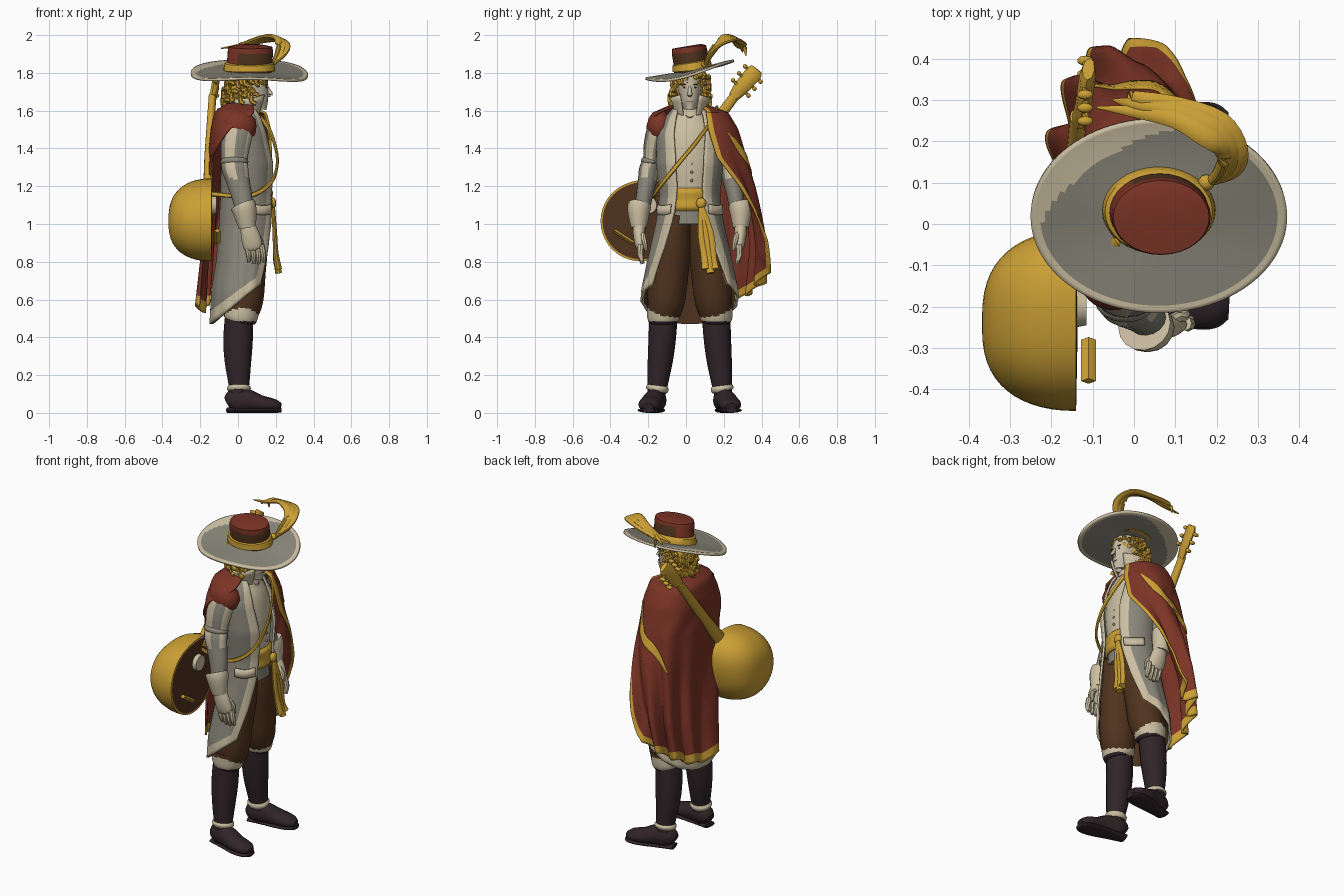
import bpy, bmesh, math, random
from math import sin, cos, pi, radians
from mathutils import Vector

random.seed(4)
old = bpy.data.objects.get("Cube")
if old:
    bpy.data.objects.remove(old, do_unlink=True)

made = []
MID = .02   # y of the body's plane of symmetry


def material(name, *rgb):
    m = bpy.data.materials.new(name)
    m.use_nodes = True
    m.diffuse_color = (*rgb, 1)
    bsdf = m.node_tree.nodes["Principled BSDF"]
    bsdf.inputs["Base Color"].default_value = (*rgb, 1)
    bsdf.inputs["Roughness"].default_value = .8
    return m


RED = material("cape red", .2, .034, .019)
GOLD = material("gold", .6, .35, .035)
CREAM = material("cream cloth", .6, .52, .36)
GREY = material("grey cloth", .25, .238, .19)
DARK = material("dark leather", .03, .018, .021)
BROWN = material("brown", .08, .033, .013)
SKIN = material("pale skin", .56, .49, .38)


def finish(bm, name, mats, thick=0):
    bmesh.ops.recalc_face_normals(bm, faces=bm.faces)
    mesh = bpy.data.meshes.new(name)
    bm.to_mesh(mesh)
    bm.free()
    ob = bpy.data.objects.new(name, mesh)
    bpy.context.collection.objects.link(ob)
    for m in mats:
        mesh.materials.append(m)
    if thick:
        mod = ob.modifiers.new("thickness", 'SOLIDIFY')
        mod.thickness, mod.offset = thick, 0
    made.append(ob)


def spline(pts, n=4):
    out = []
    for i in range(len(pts) - 1):
        quad = [pts[max(i - 1, 0)], pts[i], pts[i + 1], pts[min(i + 2, len(pts) - 1)]]
        for k in range(n):
            t = k / n
            out.append([.5 * (2 * b + (c - a) * t + (2 * a - 5 * b + 4 * c - d) * t * t
                              + (3 * b - a - 3 * c + d) * t ** 3) for a, b, c, d in zip(*quad)])
    return out + [list(pts[-1])]


def sweep(name, pts, mats, rule=None, sides=16, n=4):
    """Elliptical sections x, y, z, a, b; on upright paths a is along x and b along y."""
    pts = spline(pts, n) if n else pts
    bm, rings = bmesh.new(), []
    for i, (x, y, z, a, b) in enumerate(pts):
        t = (Vector(pts[min(i + 1, len(pts) - 1)][:3]) - Vector(pts[max(i - 1, 0)][:3])).normalized()
        ref = Vector((1, 0, 0)) if abs(t.z) > .8 else Vector((0, 0, 1))
        p = (ref - t * ref.dot(t)).normalized()
        q = t.cross(p)
        rings.append([bm.verts.new(Vector((x, y, z)) + p * max(a, .001) * cos(2 * pi * j / sides)
                                   + q * max(b, .001) * sin(2 * pi * j / sides)) for j in range(sides)])
    for i in range(len(rings) - 1):
        for j in range(sides):
            k = (j + 1) % sides
            f = bm.faces.new((rings[i][j], rings[i][k], rings[i + 1][k], rings[i + 1][j]))
            if rule:
                f.material_index = rule(f.calc_center_median(), j)
    for ring in (rings[0], rings[-1]):
        cap = bm.faces.new(ring)
        if rule:
            cap.material_index = rule(cap.calc_center_median(), 0)
    finish(bm, name, mats)


def sheet(name, fn, nu, nv, mats, rule=None, thick=0):
    bm = bmesh.new()
    grid = [[bm.verts.new(fn(i / nu, j / nv)) for j in range(nv + 1)] for i in range(nu + 1)]
    for i in range(nu):
        for j in range(nv):
            f = bm.faces.new((grid[i][j], grid[i + 1][j], grid[i + 1][j + 1], grid[i][j + 1]))
            f.material_index = rule((i + .5) / nu, (j + .5) / nv) if rule else 0
    bmesh.ops.remove_doubles(bm, verts=bm.verts, dist=.0001)
    finish(bm, name, mats, thick)


def blob(name, centre, size, mat):
    bm = bmesh.new()
    bmesh.ops.create_icosphere(bm, subdivisions=2, radius=1)
    for v in bm.verts:
        v.co = Vector(c + s * k for c, s, k in zip(centre, size, v.co))
    finish(bm, name, [mat])


def table(rows, t):
    """Linear lookup in rows of (key, values...)."""
    for lo, hi in zip(rows, rows[1:]):
        if t <= hi[0]:
            k = max(0, (t - lo[0]) / (hi[0] - lo[0]))
            return [a + (b - a) * k for a, b in zip(lo[1:], hi[1:])]
    return rows[-1][1:]


# Limbs, mirrored about the middle
for side, tag in ((-1, "right"), (1, "left")):
    def at(pts):
        return [(x, MID + side * y, z, a, b) for x, y, z, a, b in pts]

    sweep(tag + "_boot", at([(0, .18, .07, .05, .045), (.005, .172, .14, .054, .053), (0, .157, .27, .07, .066),
                             (0, .147, .38, .078, .072), (.005, .14, .5, .075, .075)]), [DARK])
    sweep(tag + "_shoe", at([(-.055, .17, .05, .035, .035), (-.02, .175, .065, .062, .053),
                             (.05, .19, .065, .06, .055), (.12, .208, .05, .044, .06),
                             (.19, .216, .04, .034, .055), (.225, .22, .032, .02, .028)]), [DARK])
    sweep(tag + "_sole", at([(-.055, .17, .014, .014, .04), (.03, .188, .014, .014, .048),
                             (.14, .21, .014, .014, .062), (.2, .218, .014, .014, .055),
                             (.23, .22, .014, .012, .03)]), [DARK])
    sweep(tag + "_ankle_trim", at([(.005, .175, .115, .058, .056), (.005, .172, .13, .064, .061),
                                   (.005, .17, .145, .055, .054)]), [CREAM])
    # Pointed cuff below the knee
    sweep(tag + "_knee_cuff", at([(.01, .14, .48, .076, .074), (.014, .14, .505, .09, .086),
                                  (.02, .135, .57, .097, .092)]), [CREAM, BROWN, DARK],
          lambda c, j: 2 if c.z < .485 else int(c.z > .505 + .05 * abs(c.y - MID - side * .14) / .09),
          sides=32, n=8)
    sweep(tag + "_breeches", at([(.017, .137, .52, .088, .085), (.03, .125, .6, .104, .1),
                                 (.04, .11, .75, .107, .104), (.045, .085, .9, .115, .094),
                                 (.05, .07, 1.05, .112, .08)]), [BROWN])
    # Slashed sleeve, cuff, glove
    sweep(tag + "_sleeve", at([(.02, .13, 1.56, .05, .04), (0, .165, 1.5, .08, .06), (-.015, .19, 1.41, .076, .055),
                               (-.02, .2, 1.34, .07, .048), (-.015, .215, 1.29, .07, .053),
                               (0, .225, 1.23, .062, .05), (.02, .24, 1.15, .055, .044),
                               (.035, .255, 1.06, .045, .04)]),
          [GREY, CREAM], lambda c, j: int(c.z > 1.24 and j % 4 < 2))
    sweep(tag + "_elbow_band", at([(-.02, .2, 1.35, .06, .04), (-.02, .205, 1.33, .075, .054),
                                   (-.02, .207, 1.31, .06, .04)]), [GREY])
    sweep(tag + "_cuff", at([(.025, .265, 1.1, .068, .062), (.035, .27, 1.07, .064, .06),
                             (.05, .27, .98, .046, .042)]), [CREAM])
    sweep(tag + "_palm", at([(.05, .268, 1, .038, .034), (.065, .268, .94, .05, .032),
                             (.08, .262, .88, .05, .026), (.085, .258, .86, .03, .015)]), [CREAM])
    for k in range(4):
        x, low = .046 + .026 * k, .8 - .012 * sin(k)
        sweep(f"{tag}_finger_{k + 1}", at([(x, .26, .89, .016, .018), (x + .01, .262, .84, .015, .017),
                                           (x + .012, .25, low, .009, .01)]), [CREAM], sides=8)
    sweep(tag + "_thumb", at([(.09, .255, .95, .016, .016), (.12, .24, .91, .015, .015),
                              (.125, .232, .86, .008, .008)]), [CREAM], sides=8)

# Torso: shirt, vest bottom, sash
sweep("shirt", [(.05, MID, 1.0, .12, .135), (.05, MID, 1.15, .115, .13), (.055, MID, 1.32, .12, .15),
                (.05, MID, 1.46, .108, .15), (.04, MID, 1.55, .085, .11), (.045, MID, 1.62, .06, .06)],
      [CREAM, GREY], lambda c, j: int(c.z < 1.1), sides=24)
sweep("sash", [(.05, MID, 1.07, .122, .135), (.05, MID, 1.09, .135, .143), (.05, MID, 1.13, .131, .139),
               (.05, MID, 1.17, .135, .143), (.05, MID, 1.19, .12, .135)], [GOLD], sides=24)
blob("sash_knot", (.185, .08, 1.11), (.018, .028, .03), GOLD)
for k in range(3):
    y = .08 + .025 * k
    sweep(f"sash_tail_{k + 1}", [(.185, .08, 1.1, .01, .014), (.195, y, .95, .012, .018),
                                 (.2, y + .015, .85 - .02 * k, .014, .02),
                                 (.215, y + .025, .76 - .02 * (k % 2), .018, .022)], [GOLD], sides=10)
for k in range(7):
    blob(f"shirt_button_{k + 1}", (.172 - .001 * k * k, .03, 1.23 + .045 * k), (.008,) * 3, GREY)

# Coat: z, centre x, half depth, half width, half opening
COAT = [(.45, .02, .165, .26, .24), (.65, .025, .16, .25, .2), (.8, .04, .15, .22, .145), (1.0, .05, .145, .175, .085),
        (1.15, .05, .137, .155, .065), (1.32, .055, .14, .172, .075), (1.48, .04, .12, .172, .085),
        (1.56, .035, .1, .13, .075), (1.62, .035, .07, .075, .06)]


def coat(u, v, inset=0):
    _, _, half, opening = table(COAT, 1.62 - v)
    a0 = math.asin(min(.97, opening / half))
    a = a0 + u * 2 * (pi - a0)
    hem = .47 + .27 * (1 + cos(a)) / 2
    z = 1.62 + v * (hem - 1.62)
    cx, rx, ry, _ = table(COAT, z)
    r = 1 + .025 * max(0, v - .5) * sin(14 * a)
    return cx + (rx * r - inset) * cos(a), MID + (ry * r - inset) * sin(a), z


sheet("coat", coat, 64, 50, [GREY, CREAM], lambda u, v: int(min(u, 1 - u) < .065 or v > .93), .012)
sheet("coat_lining", lambda u, v: coat(u, .5 + .5 * v, .011), 64, 20, [BROWN, GOLD],
      lambda u, v: int(min(u, 1 - u) < .15 and v > .85))
for side, tag in ((-1, "right"), (1, "left")):
    def flap(u, v):
        a, z = radians(35 + 42 * u), 1.105 - .05 * v - .008 * sin(pi * u)
        cx, rx, ry, _ = table(COAT, z)
        return cx + (rx + .012) * cos(a), MID + side * (ry + .012) * sin(a), z
    sheet(tag + "_pocket_flap", flap, 8, 2, [CREAM], thick=.009)


def collar(u, v):
    a = radians(28 + 304 * u)
    r = .066 + .04 * v
    return .045 + r * cos(a), MID + r * sin(a), 1.56 + v * (.1 + .025 * abs(2 * u - 1) ** 3)


sheet("collar", collar, 28, 4, [CREAM, GREY], lambda u, v: int(v < .5 and .15 < u < .85), .008)

# Cape: fall, half depth, half width, first and last angle, z at the front and at the back
CAPE = [(0, .07, .08, 40, 310, 1.62, 1.64), (.08, .13, .19, 20, 295, 1.585, 1.59), (.16, .15, .24, 18, 255, 1.5, 1.5),
        (.3, .16, .285, 24, 206, 1.35, 1.34), (.45, .165, .32, 46, 198, 1.2, 1.18), (.6, .17, .345, 62, 192, 1.07, 1.02),
        (.8, .19, .375, 78, 187, .9, .79), (1, .21, .38, 92, 185, .72, .55)]


def cape(u, v, lift=0):
    rx, ry, first, last, front, back = table(CAPE, v)
    a = radians(first + (last - first) * u)
    r = 1 + lift + .12 * max(0, v - .12) * sin(26 * u + 2 * v)
    c, s = cos(a), sin(a)
    x = math.copysign(abs(c) ** .75, c) * rx * r
    y = math.copysign(abs(s) ** .85, s) * ry * r
    return (x + .01 + .015 * max(0, c), y + .03,
            front + (back - front) * min(1, u * 1.3) + .02 * v * v * cos(26 * u))


def ribbon(u, v):
    t = .17 + .33 * v
    return cape(1.2 * t - .09 + (u - .5) * .09 * sin(pi * v) ** .7, t, .03)


sheet("cape", cape, 100, 64, [RED, GOLD], lambda u, v: int(u < .035 or v > .955), .012)
sheet("cape_fold_trim", ribbon, 5, 24, [GOLD], thick=.008)
blob("right_shoulder_cape", (.005, -.14, 1.515), (.098, .07, .09), RED)

# Head
sweep("head", [(.045, MID, 1.54, .05, .05), (.05, MID, 1.6, .05, .048), (.09, MID, 1.605, .055, .03),
               (.088, MID, 1.64, .072, .048), (.08, MID, 1.69, .08, .058), (.075, MID, 1.74, .084, .064),
               (.07, MID, 1.82, .08, .06)], [SKIN], sides=24)
sweep("nose", [(.15, MID, 1.735, .006, .007), (.167, MID, 1.7, .011, .01), (.17, MID, 1.687, .013, .014),
               (.155, MID, 1.675, .004, .008)], [SKIN], sides=10)
blob("mouth", (.156, MID, 1.65), (.004, .017, .003), BROWN)
for side, tag in ((-1, "right"), (1, "left")):
    blob(tag + "_eye", (.149, MID + side * .026, 1.722), (.004, .01, .004), DARK)
    blob(tag + "_eyebrow", (.15, MID + side * .028, 1.738), (.006, .016, .003), BROWN)


# Curly hair round the back and sides, with a fringe under the brim
def curl(name, angle, reach, height, s):
    a = radians(angle)
    x, y = .05 + reach * cos(a) * 1.1, MID + reach * sin(a) * .92
    sweep(name, [(x + s * cos(t) * abs(sin(a)), y + s * cos(t) * cos(a), height + s * sin(t) - .004 * t, .012, .012)
                 for t in range(6)], [GOLD], sides=6, n=2)


for k in range(56):
    h = random.random()
    curl(f"hair_curl_{k + 1}", random.uniform(72, 288), .122 - .03 * random.random() - .012 * h,
         1.64 + .145 * h, random.uniform(.015, .024))
for k in range(9):
    curl(f"fringe_curl_{k + 1}", -72 + 18 * k, .088, 1.78 - .012 * (k % 2), .015)
blob("hair_back", (.025, MID, 1.72), (.088, .078, .085), GOLD)


# Hat
def brim(u, v):
    a, r = 2 * pi * u, .1 + .9 * v
    x, y = .06 + .31 * r * cos(a), MID + .234 * r * sin(a)
    lift = .018 * v ** 3 * max(0, sin(a)) ** 2 - v * (.016 + .006 * cos(a)) * cos(a) ** 2
    return x, y, 1.808 + .2 * (y - MID) + lift + .008 * v * sin(3 * a)


sheet("hat_brim", brim, 96, 24, [GREY, CREAM],
      lambda u, v: int(v > .93 - .24 * max(0, sin((u - .22) * pi / .3)) * (.22 < u < .52)), .014)
sweep("hat_crown", [(.06, .035, 1.81, .125, .098), (.062, .028, 1.86, .12, .095), (.066, .018, 1.915, .12, .094),
                    (.066, .016, 1.937, .116, .09), (.066, .015, 1.943, .08, .065)], [BROWN, RED],
      lambda c, j: int(c.x < -.005 or c.z - .14 * (c.y - .015) > 1.92), sides=32, n=0)
sweep("hat_band", [(.06, .034, 1.812, .137, .107), (.06, .033, 1.825, .136, .106), (.06, .029, 1.852, .13, .102),
                   (.06, .028, 1.858, .12, .095)], [GOLD], sides=32, n=0)
blob("hat_brooch", (.175, .1, 1.845), (.02, .02, .018), GOLD)
for k in range(3):
    o = .018 * (k - 1)
    sweep(f"feather_strand_{k + 1}", [(.18, .1, 1.84, .008, .01), (.225 + o, .13, 1.9, .014, .018),
                                      (.235 + o, .18, 1.96 - o / 2, .014, .024),
                                      (.19 + o, .23 + o, 1.985 - o / 2, .012, .026),
                                      (.1, .27 + o, 1.972 - o / 2, .011, .022),
                                      (.0, .29 + o, 1.945, .009, .015),
                                      (-.09 + .04 * k, .3 + o, 1.93 - .02 * k, .003, .003)], [GOLD], sides=10)

# Lute: bowl, face, neck, pegs
ALONG, ACROSS = Vector((0, .7, .71)), Vector((0, -.71, .7))
HUB = Vector((-.14, -.24, 1.015))


def lute_point(u, r, x):
    a = 2 * pi * u
    r *= .213 + .05 * max(0, cos(a)) ** 6
    return HUB + ALONG * r * cos(a) + ACROSS * r * sin(a) + Vector((x, 0, 0))


sheet("lute_bowl", lambda u, v: lute_point(u, max(0, cos(v * pi / 2)) ** .75, -.228 * sin(v * pi / 2) ** .9),
      40, 14, [GOLD])
sheet("lute_face", lambda u, v: lute_point(u, v, .004 * (1 - v)), 40, 20, [BROWN, GOLD], lambda u, v: int(v > .95))
sweep("lute_rosette", [(-.14, -.2, 1.1, .05, .05), (-.115, -.2, 1.1, .045, .045)], [CREAM], n=0)
sweep("lute_bridge", [(-.11, -.38, .965, .012, .018), (-.11, -.28, .9, .012, .018)], [GOLD], sides=4, n=0)
sweep("lute_neck", [(-.16, -.13, 1.17, .045, .025), (-.155, .02, 1.36, .032, .023),
                    (-.135, .26, 1.68, .026, .02)], [GOLD], n=0)
sweep("lute_head", [(-.132, .25, 1.67, .028, .02), (-.122, .29, 1.72, .042, .02), (-.112, .36, 1.8, .046, .02),
                    (-.11, .375, 1.82, .034, .015)], [GOLD], sides=8, n=0)
for k in range(3):
    for s in (-1, 1):
        hub = Vector((-.118, .29 + .032 * k, 1.72 + .037 * k))
        stem, knob = hub + ACROSS * s * .05, hub + ACROSS * s * .058
        sweep("lute_peg", [(*hub, .008, .008), (*stem, .008, .008)], [GOLD], sides=6, n=0)
        blob("lute_peg_knob", knob, (.02, .012, .012), GOLD)

# Strap across the chest and round the right side
sweep("strap", [(-.11, .15, 1.6, .012, .008), (.03, .165, 1.615, .012, .008), (.14, .13, 1.54, .012, .008),
                (.192, .05, 1.43, .012, .008), (.208, -.04, 1.32, .012, .008), (.175, -.12, 1.22, .012, .008),
                (.08, -.165, 1.155, .012, .008), (-.03, -.165, 1.15, .012, .008),
                (-.14, -.15, 1.16, .012, .008)], [GOLD], sides=8)

# Smooth shading with crisp edges
for ob in bpy.context.selected_objects:
    ob.select_set(False)
for ob in made:
    ob.select_set(True)
bpy.context.view_layer.objects.active = made[0]
bpy.ops.object.shade_smooth_by_angle(angle=radians(40))
